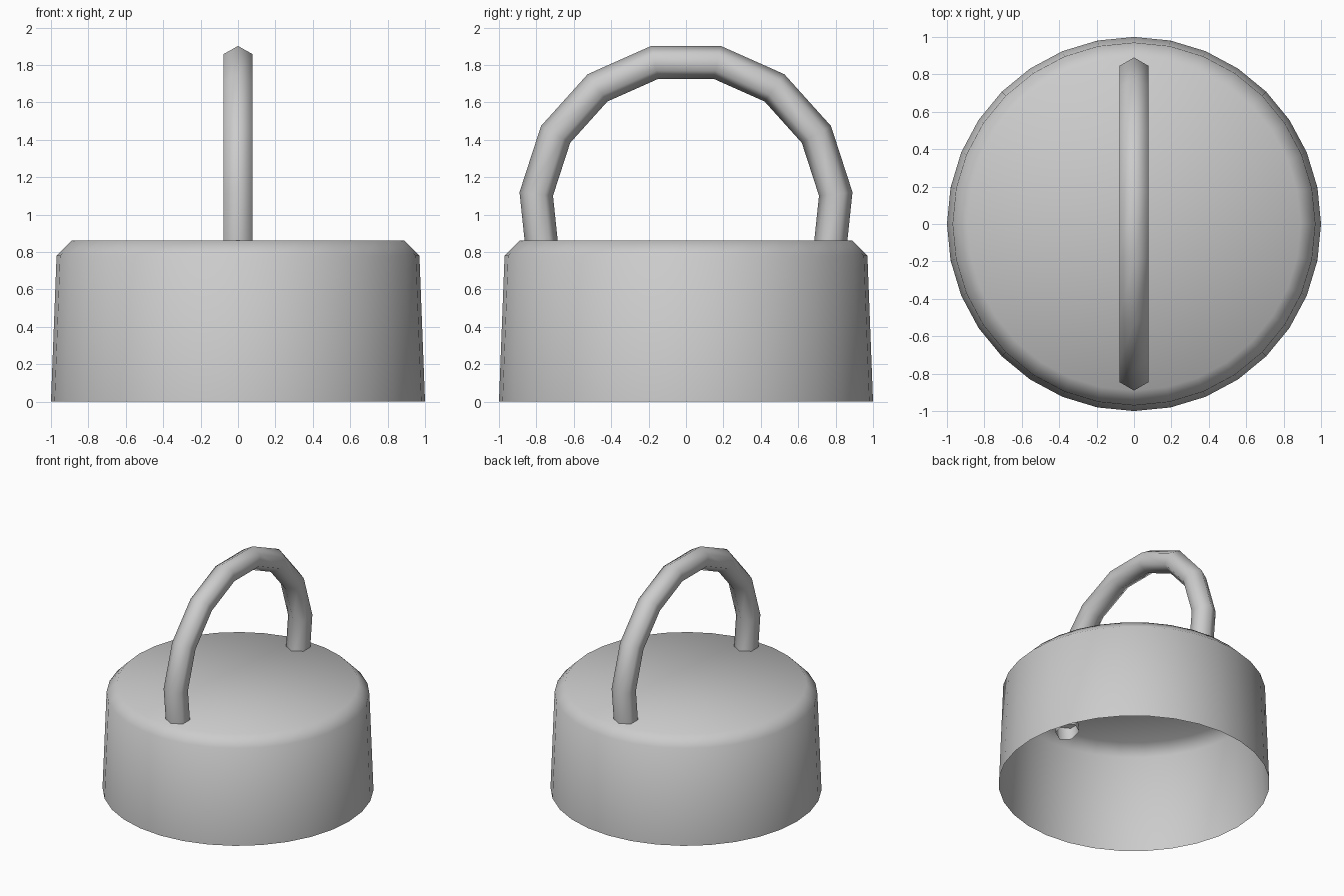
import bpy, bmesh, math

if "Cube" in bpy.data.objects:
    bpy.data.objects.remove(bpy.data.objects["Cube"])


def make_object(name, bm):
    bmesh.ops.recalc_face_normals(bm, faces=bm.faces)
    for f in bm.faces:
        f.smooth = True
    mesh = bpy.data.meshes.new(name)
    bm.to_mesh(mesh)
    bm.free()
    obj = bpy.data.objects.new(name, mesh)
    bpy.context.collection.objects.link(obj)
    return obj


def bridge(bm, a, b):
    n = len(a)
    for i in range(n):
        j = (i + 1) % n
        bm.faces.new((a[i], a[j], b[j], b[i]))


# Cup: thin tapered shell, open underneath, bevelled shoulder and flat top
bm = bmesh.new()
sides = 32
rings = []
for r, z in [(1.0, 0.0), (0.97, 0.78), (0.89, 0.86)]:
    rings.append([bm.verts.new((r * math.cos(2 * math.pi * i / sides),
                                r * math.sin(2 * math.pi * i / sides), z))
                  for i in range(sides)])
for low, high in zip(rings, rings[1:]):
    bridge(bm, low, high)
bm.faces.new(rings[-1])
cup = make_object("cup", bm)
# keep outward normals on the open shell
if cup.data.polygons[-1].normal.z < 0:
    cup.data.flip_normals()

# Handle: open-ended hexagonal tube on an arc, ends poking through the top
bm = bmesh.new()
major, minor, centre_z = 0.805, 0.09, 1.026
rings = []
for deg in range(-108, 109, 24):
    a = math.radians(deg)
    ring = []
    for k in range(6):
        t = math.radians(60 * k)
        rad = major + minor * math.cos(t)
        ring.append(bm.verts.new((minor * math.sin(t), rad * math.sin(a),
                                  centre_z + rad * math.cos(a))))
    rings.append(ring)
for a, b in zip(rings, rings[1:]):
    bridge(bm, a, b)
make_object("handle", bm)
